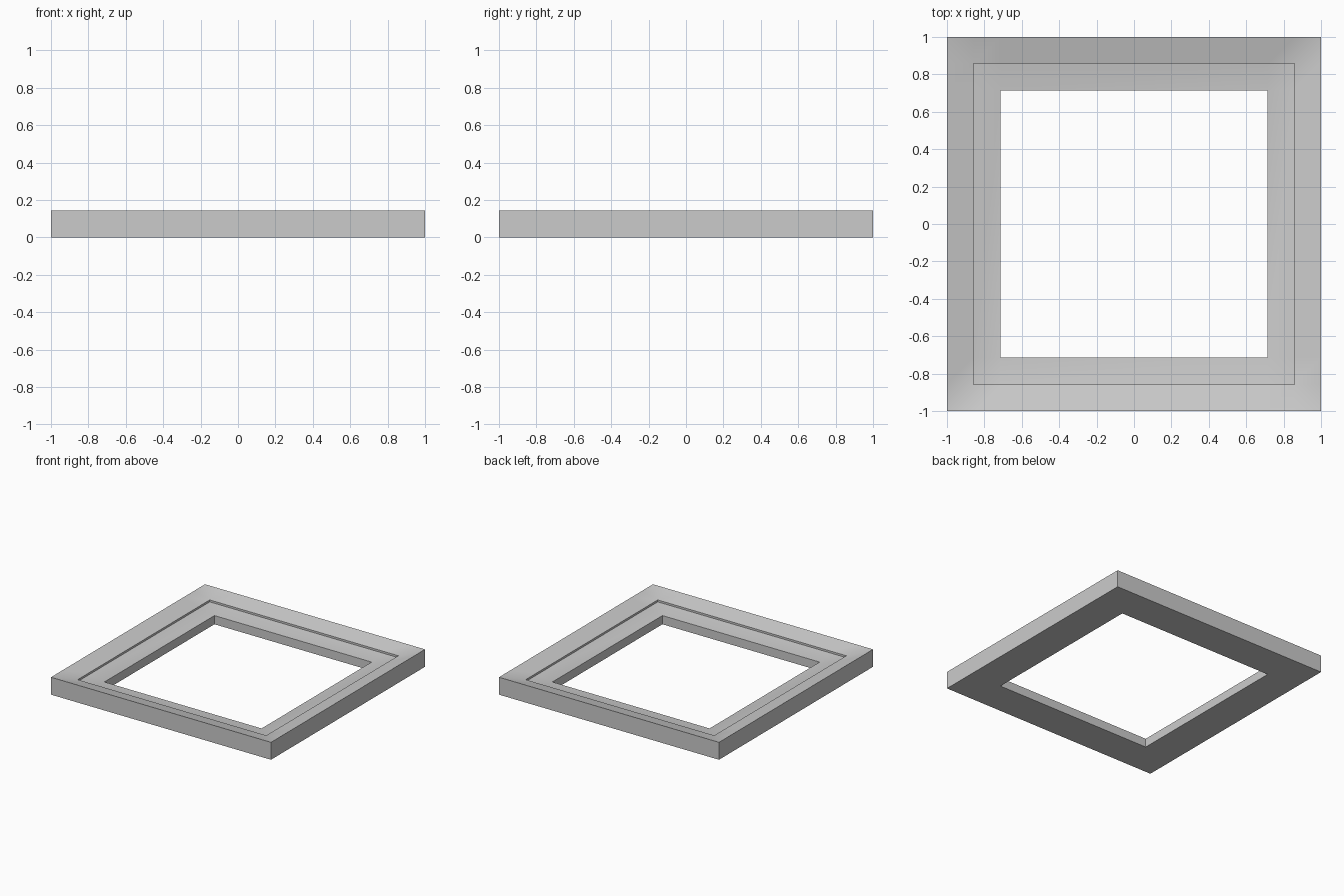
import bpy
import bmesh
from math import radians

if "Cube" in bpy.data.objects:
    bpy.data.objects.remove(bpy.data.objects["Cube"])

U = 1 / 7
G = [-1, -6 * U, -5 * U, 5 * U, 6 * U, 1]      # grid lines of the frame
H_OUT, H_LIP, H_STEP, H_HOLE = 0.143, 0.107, 0.091, 0.0715

bm = bmesh.new()
cache = {}


def vert(i, j, z):
    key = (i, j, z)
    if key not in cache:
        cache[key] = bm.verts.new((G[i], G[j], z))
    return cache[key]


def ring(i, j):
    """0 = outer edge, 1 = step line, 2 = hole edge."""
    return min(i, j, 5 - i, 5 - j)


def cell(i, j, heights):
    """One grid cell; corner cells are split along the mitre."""
    c = [vert(a, b, heights[ring(a, b)])
         for a, b in ((i, j), (i + 1, j), (i + 1, j + 1), (i, j + 1))]
    if i == j and i != 2:
        bm.faces.new((c[0], c[1], c[2]))
        bm.faces.new((c[0], c[2], c[3]))
    elif i + j == 4:
        bm.faces.new((c[0], c[1], c[3]))
        bm.faces.new((c[1], c[2], c[3]))
    else:
        bm.faces.new(c)


def walls(lo, z0, z1):
    """Square loop of upright faces at ring lo."""
    hi = 5 - lo
    for k in range(lo, hi):
        for p, q in (((k, lo), (k + 1, lo)), ((k, hi), (k + 1, hi)),
                     ((lo, k), (lo, k + 1)), ((hi, k), (hi, k + 1))):
            bm.faces.new((vert(*p, z0), vert(*q, z0), vert(*q, z1), vert(*p, z1)))


# sloping top bands and flat underside
for i in range(5):
    for j in range(5):
        r = min(i, j, 4 - i, 4 - j)
        if r == 2:
            continue
        cell(i, j, (H_OUT, H_LIP, 0) if r == 0 else (0, H_STEP, H_HOLE))
        cell(i, j, (0, 0, 0))

# outer sides, step and hole sides
walls(0, 0, H_OUT)
walls(1, H_STEP, H_LIP)
walls(2, 0, H_HOLE)

bmesh.ops.recalc_face_normals(bm, faces=bm.faces)
mesh = bpy.data.meshes.new("square_frame")
bm.to_mesh(mesh)
bm.free()
frame = bpy.data.objects.new("square_frame", mesh)
bpy.context.collection.objects.link(frame)

bpy.context.view_layer.objects.active = frame
frame.select_set(True)
bpy.ops.object.shade_smooth_by_angle(angle=radians(30))
